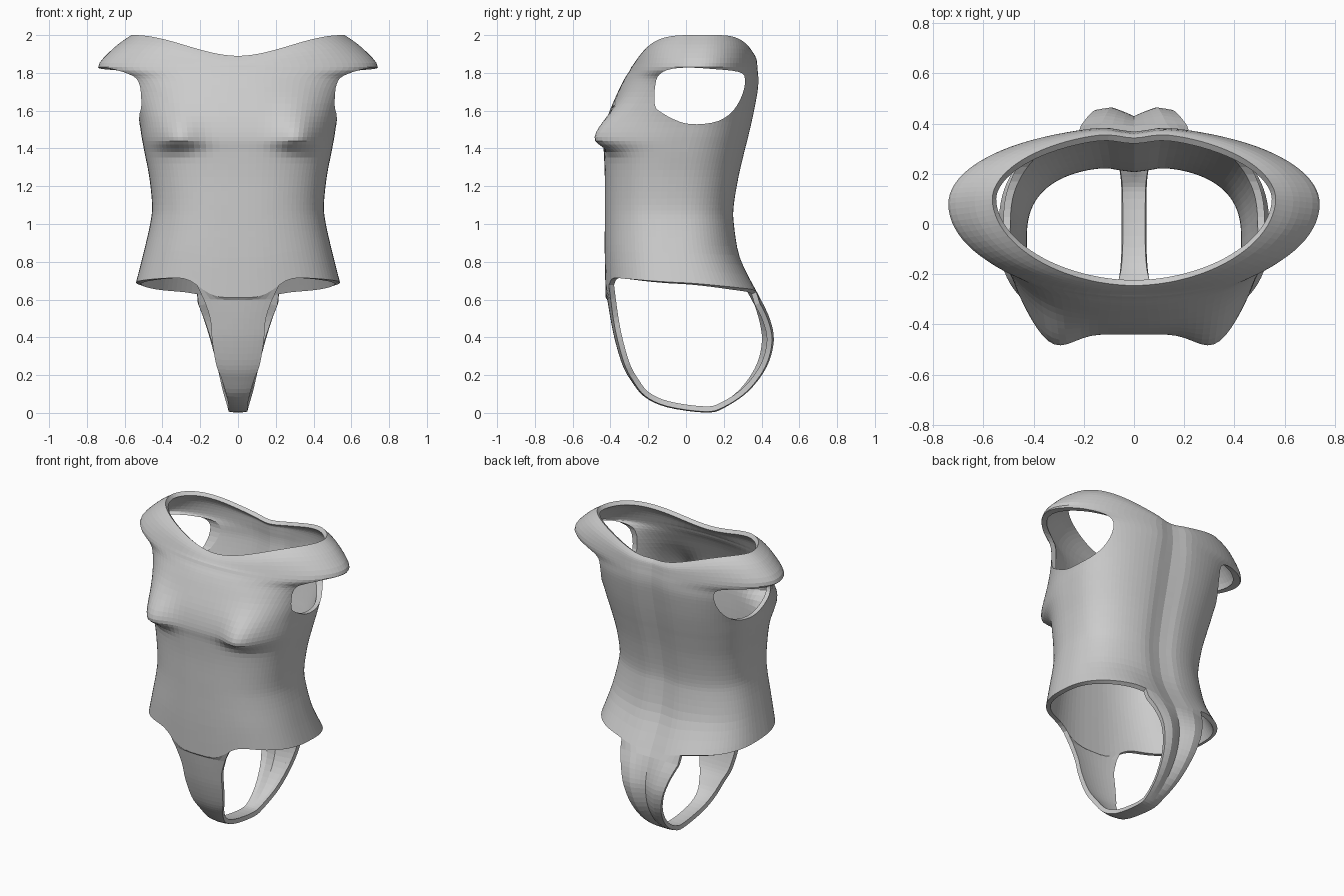
import bpy, bmesh
from math import sin, cos, pi, exp

cube = bpy.data.objects.get("Cube")
if cube:
    bpy.data.objects.remove(cube, do_unlink=True)

COLUMNS = 96      # divisions around the torso
STRIP = 5         # half the number of columns that run on into the strip
STEPS = 4         # rows between two profile rows


def material(name, rgb):
    mat = bpy.data.materials.new(name)
    mat.use_nodes = True
    mat.diffuse_color = (*rgb, 1)
    mat.node_tree.nodes["Principled BSDF"].inputs["Base Color"].default_value = (*rgb, 1)
    return mat


def spline(rows, steps):
    """Smooth rows running through every given row."""
    result = []
    last = len(rows) - 1
    for i in range(last):
        quad = zip(rows[max(i - 1, 0)], rows[i], rows[i + 1], rows[min(i + 2, last)])
        quad = list(quad)
        for k in range(steps):
            u = k / steps
            result.append([b + u * (c - a) / 2
                           + u * u * (a - 2.5 * b + 2 * c - d / 2)
                           + u ** 3 * (3 * (b - c) + d - a) / 2
                           for a, b, c, d in quad])
    return result + [list(rows[-1])]


def clamp(v):
    return max(0.0, min(1.0, v))


def power(v, n):
    return (1 if v >= 0 else -1) * abs(v) ** (2 / n)


# Torso profile: height, half width, front y, back y, middle y, squareness
torso = spline([
    (0.70, 0.54, -0.425, 0.39, -0.03, 2.5),
    (0.85, 0.50, -0.43, 0.29, -0.05, 2.5),
    (1.00, 0.465, -0.43, 0.26, -0.06, 2.5),
    (1.10, 0.455, -0.43, 0.26, -0.06, 2.5),
    (1.25, 0.47, -0.43, 0.285, -0.05, 2.5),
    (1.38, 0.495, -0.435, 0.315, -0.03, 2.5),
    (1.46, 0.51, -0.44, 0.335, -0.01, 2.5),
    (1.57, 0.53, -0.415, 0.36, 0.02, 2.5),
    (1.70, 0.58, -0.36, 0.385, 0.06, 2.3),
    (1.77, 0.64, -0.325, 0.39, 0.07, 2.1),
    (1.83, 0.74, -0.29, 0.385, 0.08, 2.0),
    (1.93, 0.66, -0.265, 0.38, 0.09, 2.0),
    (2.00, 0.565, -0.245, 0.365, 0.10, 1.9)], STEPS)

# Strip path between the legs: y, height, half width, cleft depth
strip = spline([
    (-0.42, 0.62, 0.19, 0),
    (-0.40, 0.50, 0.148, 0),
    (-0.375, 0.38, 0.137, 0),
    (-0.335, 0.25, 0.115, 0),
    (-0.29, 0.17, 0.085, 0),
    (-0.22, 0.085, 0.06, 0),
    (-0.10, 0.03, 0.05, 0),
    (0.10, 0.002, 0.05, 0),
    (0.20, 0.025, 0.055, 0),
    (0.33, 0.11, 0.08, 0.015),
    (0.43, 0.24, 0.11, 0.03),
    (0.47, 0.38, 0.145, 0.04),
    (0.45, 0.50, 0.18, 0.035),
    (0.40, 0.61, 0.22, 0.02)], STEPS)


def torso_point(row, t):
    z, half, front, back, mid, n = row
    c = cos(t)
    x = half * power(sin(t), n)
    y = mid + power(c, n) * ((front - mid) if c > 0 else (mid - back))
    # leg openings
    dip = exp(-(x / 0.22) ** 4)
    leg = 0.69 + (0.03 * c - 0.11 * dip if c > 0 else 0.04 * c - 0.03 * dip)
    z += (leg - 0.70) * clamp((0.92 - z) / 0.22)
    # neckline rising to the shoulders
    if z > 1.83:
        s = clamp(abs(x) / 0.55)
        top = 1.89 + 0.11 * s * s * (3 - 2 * s)
        z = 1.83 + (top - 1.83) * (z - 1.83) / 0.17
    # bust and spine groove
    if c > 0:
        spread = 0.14 if z > 1.45 else 0.055
        y -= 0.10 * exp(-((abs(x) - 0.33) / 0.12) ** 2 - ((z - 1.45) / spread) ** 2)
    else:
        y -= 0.022 * exp(-(x / 0.08) ** 2)
    return x, y, z


# Bodysuit surface: torso rings, then the strip joining front to back
bm = bmesh.new()
rings = [[bm.verts.new(torso_point(r, 2 * pi * j / COLUMNS)) for j in range(COLUMNS)]
         for r in torso]
for low, high in zip(rings, rings[1:]):
    for j in range(COLUMNS):
        k = (j + 1) % COLUMNS
        bm.faces.new((low[j], low[k], high[k], high[j]))

span = range(-STRIP, STRIP + 1)
lines = [[rings[0][j % COLUMNS] for j in span]]
for i in range(1, len(strip) - 1):
    y, z, width, cleft = strip[i]
    dy = strip[i + 1][0] - strip[i - 1][0]
    dz = strip[i + 1][1] - strip[i - 1][1]
    length = (dy * dy + dz * dz) ** 0.5
    line = []
    for j in span:
        s = j / STRIP
        inset = 0.1 * width * s * s + cleft * max(0, 1 - abs(s) / 0.6)
        line.append(bm.verts.new((width * s, y - dz / length * inset,
                                  z + dy / length * inset)))
    lines.append(line)
lines.append([rings[0][COLUMNS // 2 - j] for j in span])
for up, down in zip(lines, lines[1:]):
    for j in range(2 * STRIP):
        bm.faces.new((down[j], down[j + 1], up[j + 1], up[j]))

mesh = bpy.data.meshes.new("bodysuit")
bm.to_mesh(mesh)
bm.free()
bodysuit = bpy.data.objects.new("bodysuit", mesh)
bpy.context.collection.objects.link(bodysuit)
mesh.materials.append(material("light grey", (0.6, 0.6, 0.6)))

# Cloth thickness
solid = bodysuit.modifiers.new("thickness", "SOLIDIFY")
solid.thickness = 0.028
solid.offset = -1

# Armhole cutters: one outline pushed out to each side
outline = spline([(-0.165, 1.72), (-0.15, 1.78), (-0.10, 1.815), (0.0, 1.828),
                  (0.15, 1.82), (0.28, 1.805), (0.312, 1.77), (0.30, 1.69),
                  (0.25, 1.60), (0.17, 1.545), (0.06, 1.528), (-0.03, 1.54),
                  (-0.13, 1.59), (-0.165, 1.63), (-0.165, 1.72)], 3)[:-1]
cutters = []
for side, name in ((1, "left_armhole_cutter"), (-1, "right_armhole_cutter")):
    bm = bmesh.new()
    face = bm.faces.new([bm.verts.new((side * 0.3, y, z)) for y, z in outline])
    out = bmesh.ops.extrude_face_region(bm, geom=[face])["geom"]
    moved = [v for v in out if isinstance(v, bmesh.types.BMVert)]
    bmesh.ops.translate(bm, verts=moved, vec=(side * 0.7, 0, 0))
    bmesh.ops.recalc_face_normals(bm, faces=bm.faces)
    data = bpy.data.meshes.new(name)
    bm.to_mesh(data)
    bm.free()
    cutter = bpy.data.objects.new(name, data)
    cutter.hide_render = True
    bpy.context.collection.objects.link(cutter)
    cut = bodysuit.modifiers.new(name, "BOOLEAN")
    cut.operation = "DIFFERENCE"
    cut.solver = "EXACT"
    cut.object = cutter
    cutters.append(cutter)

# Apply the modifiers and remove the cutters
bpy.context.view_layer.objects.active = bodysuit
bodysuit.select_set(True)
for name in [m.name for m in bodysuit.modifiers]:
    bpy.ops.object.modifier_apply(modifier=name)
for cutter in cutters:
    bpy.data.objects.remove(cutter, do_unlink=True)
